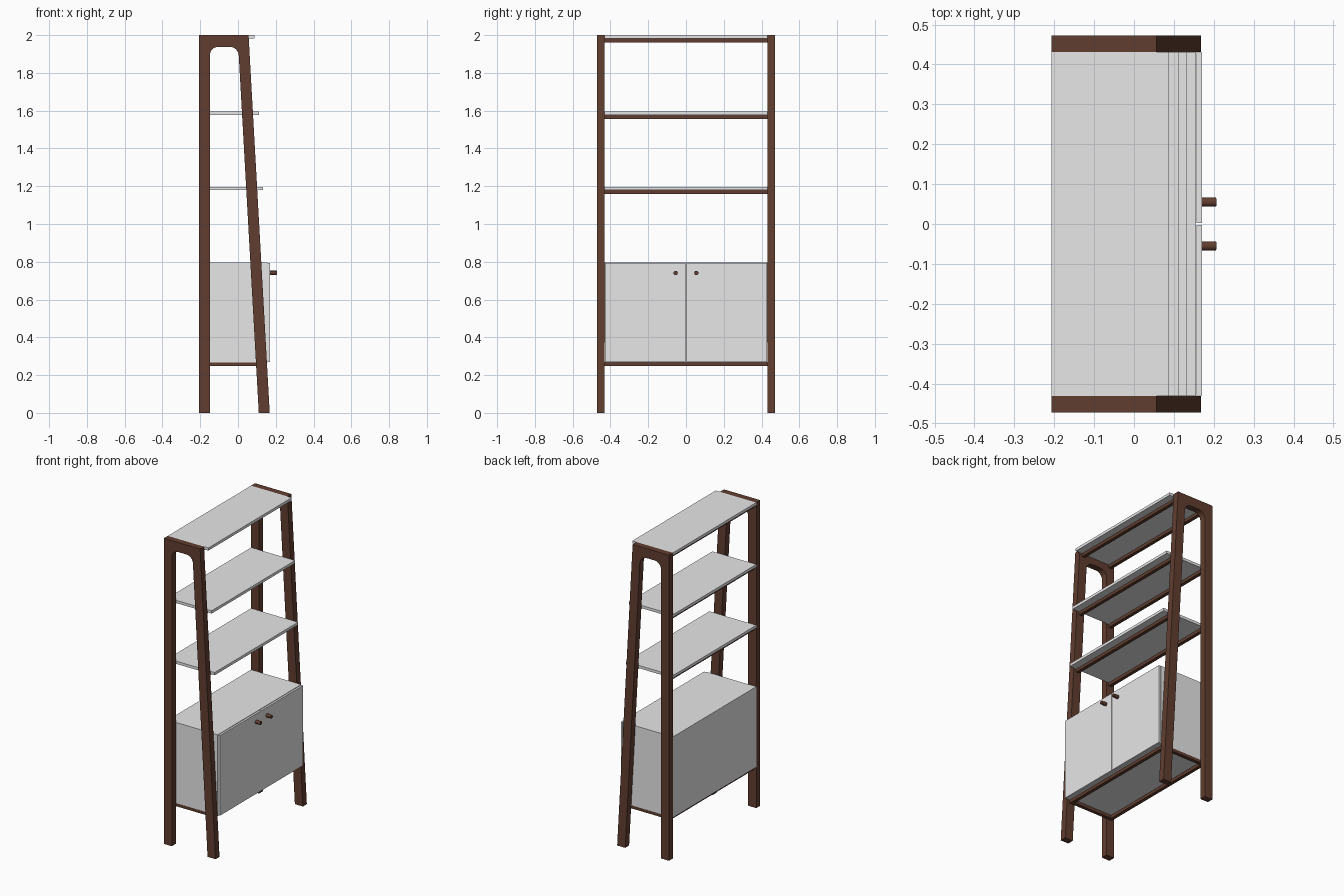
import bpy, bmesh
from mathutils import Vector, Matrix

if "Cube" in bpy.data.objects:
    bpy.data.objects.remove(bpy.data.objects["Cube"])


def material(name, rgb):
    m = bpy.data.materials.new(name)
    m.diffuse_color = (*rgb, 1)
    m.use_nodes = True
    m.node_tree.nodes["Principled BSDF"].inputs["Base Color"].default_value = m.diffuse_color
    return m


WALNUT = material("walnut brown", (0.12, 0.048, 0.029))
WHITE = material("panel white", (0.8, 0.8, 0.8))

BACK, LEG, SLOPE = -0.207, 0.058, 0.056   # back plane, leg width, front leg lean
IN_Y, OUT_Y = 0.431, 0.472                # inner and outer faces of side frames


def leg_inner(z):
    return 0.110 - SLOPE * z


def leg_mid(z):
    return leg_inner(z) + LEG / 2


def finish(bm, name, mat):
    bmesh.ops.recalc_face_normals(bm, faces=bm.faces[:])
    me = bpy.data.meshes.new(name)
    bm.to_mesh(me)
    bm.free()
    me.materials.append(mat)
    ob = bpy.data.objects.new(name, me)
    bpy.context.collection.objects.link(ob)
    return ob


def box(name, mat, x0, x1, y0, y1, z0, z1):
    bm = bmesh.new()
    bmesh.ops.create_cube(bm, size=1)
    for v in bm.verts:
        v.co = ((x0 + x1) / 2 + v.co.x * (x1 - x0),
                (y0 + y1) / 2 + v.co.y * (y1 - y0),
                (z0 + z1) / 2 + v.co.z * (z1 - z0))
    return finish(bm, name, mat)


def fillet(a, corner, b, n=8):
    # rounded corner as a rational quadratic arc
    w, pts = 0.707, []
    for i in range(n + 1):
        t = i / n
        k = ((1 - t) ** 2, 2 * w * t * (1 - t), t * t)
        pts.append(tuple((k[0] * a[j] + k[1] * corner[j] + k[2] * b[j]) / sum(k) for j in (0, 1)))
    return pts


# Side frames: upright back leg, leaning front leg, rounded arch at the top
arch, r = 1.938, 0.045
xi = BACK + LEG
xo = leg_inner(arch)
profile = [(BACK, 0), (xi, 0)]
profile += fillet((xi, arch - r), (xi, arch), (xi + r, arch))
profile += fillet((xo - r, arch), (xo, arch), (leg_inner(arch - r), arch - r))
profile += [(leg_inner(0), 0), (leg_inner(0) + LEG, 0), (leg_inner(2) + LEG, 2), (BACK, 2)]
for side, y0, y1 in (("left", -OUT_Y, -IN_Y), ("right", IN_Y, OUT_Y)):
    bm = bmesh.new()
    f = bm.faces.new([bm.verts.new((x, y0, z)) for x, z in profile])
    ext = bmesh.ops.extrude_face_region(bm, geom=[f])
    bmesh.ops.translate(bm, vec=Vector((0, y1 - y0, 0)),
                        verts=[g for g in ext["geom"] if isinstance(g, bmesh.types.BMVert)])
    finish(bm, side + "_side_frame", WALNUT)


# Cross rails centred on the legs
def rails(label, top):
    for part, x in (("back", BACK + LEG / 2), ("front", leg_mid(top))):
        box(f"{label}_{part}_rail", WALNUT, x - 0.011, x + 0.011, -IN_Y, IN_Y, top - 0.02, top)


# Open shelves with their rails
for label, top, front in (("top_shelf", 2.0, 0.087), ("upper_shelf", 1.595, 0.111),
                          ("lower_shelf", 1.197, 0.133)):
    box(label, WHITE, BACK, front, -IN_Y, IN_Y, top - 0.018, top)
    rails(label, top - 0.018)

# Cabinet, its supporting frame, doors and knobs
base = 0.267
box("cabinet_body", WHITE, BACK, 0.155, -IN_Y, IN_Y, base, 0.795)
rails("cabinet", base)
for side, s in (("left", -1), ("right", 1)):
    ya, yb = sorted((s * (IN_Y - 0.022), s * IN_Y))
    box(side + "_cabinet_side_rail", WALNUT, BACK + LEG / 2, leg_mid(base), ya, yb, base - 0.02, base)
    ya, yb = sorted((s * 0.002, s * (IN_Y - 0.001)))
    box(side + "_door", WHITE, 0.157, 0.170, ya, yb, base + 0.002, 0.793)
    bm = bmesh.new()
    bmesh.ops.create_cone(bm, cap_ends=True, segments=24, radius1=0.0115, radius2=0.0115, depth=0.037,
                          matrix=Matrix.Translation((0.1885, s * 0.055, 0.741)) @ Matrix.Rotation(1.5707963, 4, 'Y'))
    rim = [e for e in bm.edges if all(v.co.x > 0.2 for v in e.verts)]
    bmesh.ops.bevel(bm, geom=rim, offset=0.002, segments=2, affect='EDGES')
    knob = finish(bm, side + "_knob", WALNUT)
    bpy.context.view_layer.objects.active = knob
    knob.select_set(True)
    bpy.ops.object.shade_smooth_by_angle()
    knob.select_set(False)
